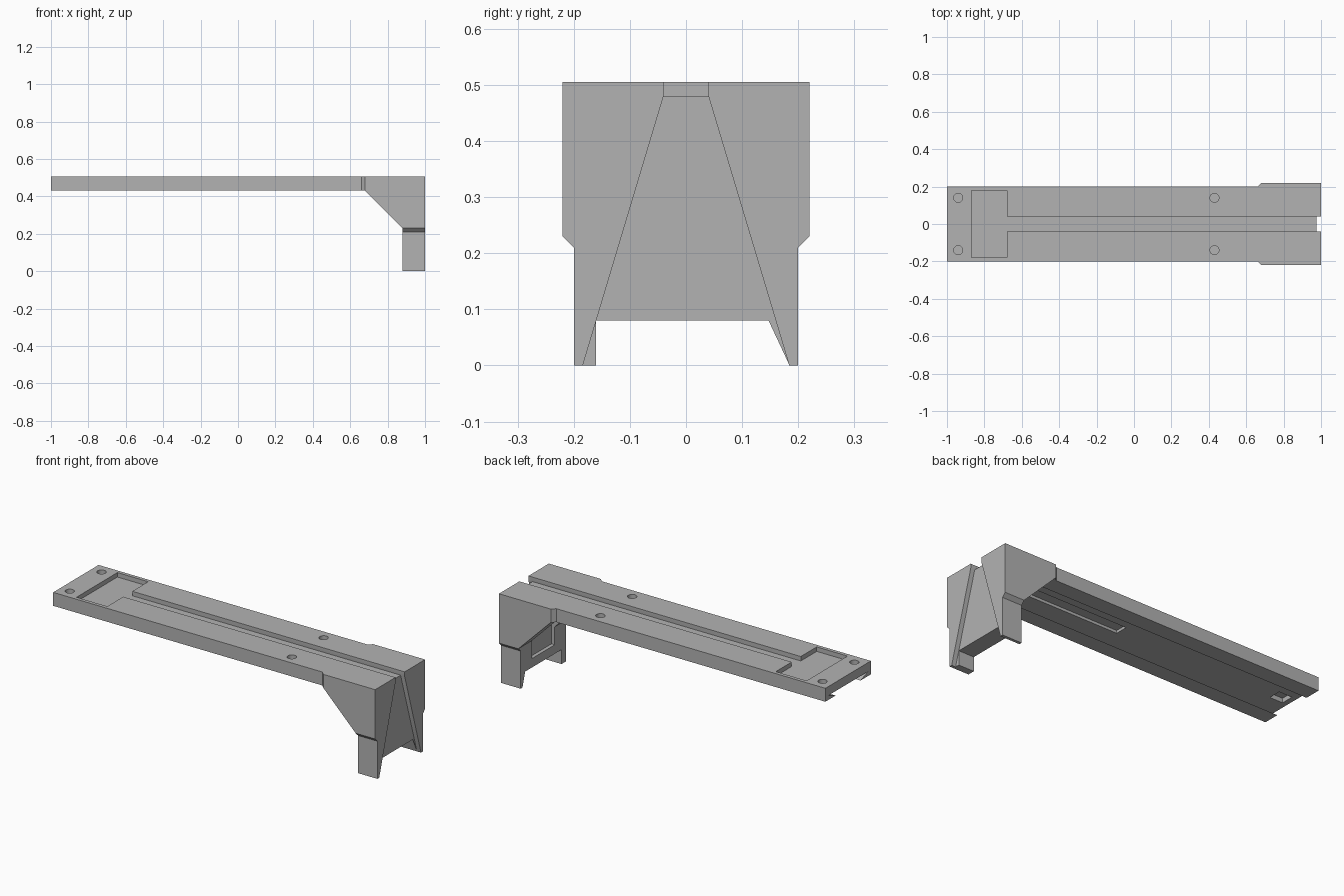
import bpy, bmesh
from mathutils import Vector

cube = bpy.data.objects.get("Cube")
if cube:
    bpy.data.objects.remove(cube)

grey = bpy.data.materials.new("plain_grey")
grey.use_nodes = True
grey.diffuse_color = (0.45, 0.45, 0.45, 1)
grey.node_tree.nodes["Principled BSDF"].inputs["Base Color"].default_value = grey.diffuse_color


def loft(name, start, end):
    """Closed solid between two matching outlines of 3D points."""
    bm = bmesh.new()
    a = [bm.verts.new(p) for p in start]
    b = [bm.verts.new(p) for p in end]
    n = len(a)
    bm.faces.new(a)
    bm.faces.new(b[::-1])
    for i in range(n):
        j = (i + 1) % n
        bm.faces.new((a[i], b[i], b[j], a[j]))
    bmesh.ops.remove_doubles(bm, verts=bm.verts, dist=1e-5)
    bmesh.ops.recalc_face_normals(bm, faces=bm.faces)
    mesh = bpy.data.meshes.new(name)
    bm.to_mesh(mesh)
    bm.free()
    mesh.materials.append(grey)
    obj = bpy.data.objects.new(name, mesh)
    bpy.context.collection.objects.link(obj)
    return obj


def along_y(name, xz, y0, y1):
    return loft(name, [(x, y0, z) for x, z in xz], [(x, y1, z) for x, z in xz])


def along_x(name, yz, x0, x1):
    return loft(name, [(x0, y, z) for y, z in yz], [(x1, y, z) for y, z in yz])


def box(name, x0, x1, half_y, z0, z1):
    return along_x(name, [(-half_y, z0), (half_y, z0), (half_y, z1), (-half_y, z1)], x0, x1)


def combine(target, tool, operation):
    mod = target.modifiers.new(operation.lower(), "BOOLEAN")
    mod.operation = operation
    mod.solver = "EXACT"
    mod.object = tool
    bpy.context.view_layer.objects.active = target
    bpy.ops.object.modifier_apply(modifier=mod.name)
    bpy.data.objects.remove(tool)


# Long beam, sloped bracket and upright in one side profile
TOP, UNDER = 0.505, 0.43
body = along_y("beam_and_bracket", [(-1, TOP), (-1, UNDER), (0.68, UNDER), (0.88, 0.23),
                                    (0.88, 0), (1, 0), (1, TOP)], -0.2, 0.2)

# Thickened bracket cheeks with chamfered edges
inner = [(0.66, TOP), (0.66, UNDER), (0.68, UNDER), (0.88, 0.23), (0.88, 0.21), (1, 0.21), (1, TOP)]
outer = [(0.68, TOP), (0.68, UNDER), (0.68, UNDER), (0.88, 0.23), (0.88, 0.23), (1, 0.23), (1, TOP)]
for side in (-1, 1):
    cheek = loft("cheek", [(x, side * 0.2, z) for x, z in inner],
                 [(x, side * 0.22, z) for x, z in outer])
    combine(body, cheek, "UNION")

cutters = [
    # Dovetail channel under the beam, and the hollow inside the bracket
    along_x("channel", [(-0.11, 0.4), (0.11, 0.4), (0.11, UNDER), (0.175, 0.455),
                        (-0.175, 0.455), (-0.11, UNDER)], -1.1, 0.9),
    box("hollow", 0.6, 0.9, 0.1, 0.13, 0.44),
    # Gap between the feet, one side sloped
    along_x("foot_gap", [(-0.16, -0.1), (-0.16, 0.08), (0.16, 0.08), (0.214, -0.1)], 0.8, 1.1),
    # Tapered recess in the end face
    along_x("end_recess", [(-0.04, 0.6), (-0.04, 0.48), (-0.214, -0.1),
                           (0.214, -0.1), (0.04, 0.48), (0.04, 0.6)], 0.975, 1.1),
    # Top pocket and groove
    box("pocket", -0.87, -0.68, 0.18, 0.48, 0.6),
    box("groove", -0.7, 1.1, 0.04, 0.48, 0.6),
    # Shallow slots in the channel ceiling
    box("long_slot", 0.08, 0.85, 0.035, 0.44, 0.47),
    box("short_slot", -0.97, -0.89, 0.035, 0.44, 0.48),
]
for cutter in cutters:
    combine(body, cutter, "DIFFERENCE")

# Four round screw holes
for x in (-0.94, 0.43):
    for y in (-0.14, 0.14):
        bpy.ops.mesh.primitive_cylinder_add(vertices=24, radius=0.024, depth=0.1,
                                            location=(x, y, 0.525))
        hole = bpy.context.object
        hole.data.materials.append(grey)
        combine(body, hole, "DIFFERENCE")

bpy.ops.object.select_all(action="DESELECT")
body.select_set(True)
bpy.context.view_layer.objects.active = body
bpy.ops.object.shade_smooth_by_angle(angle=0.5)
